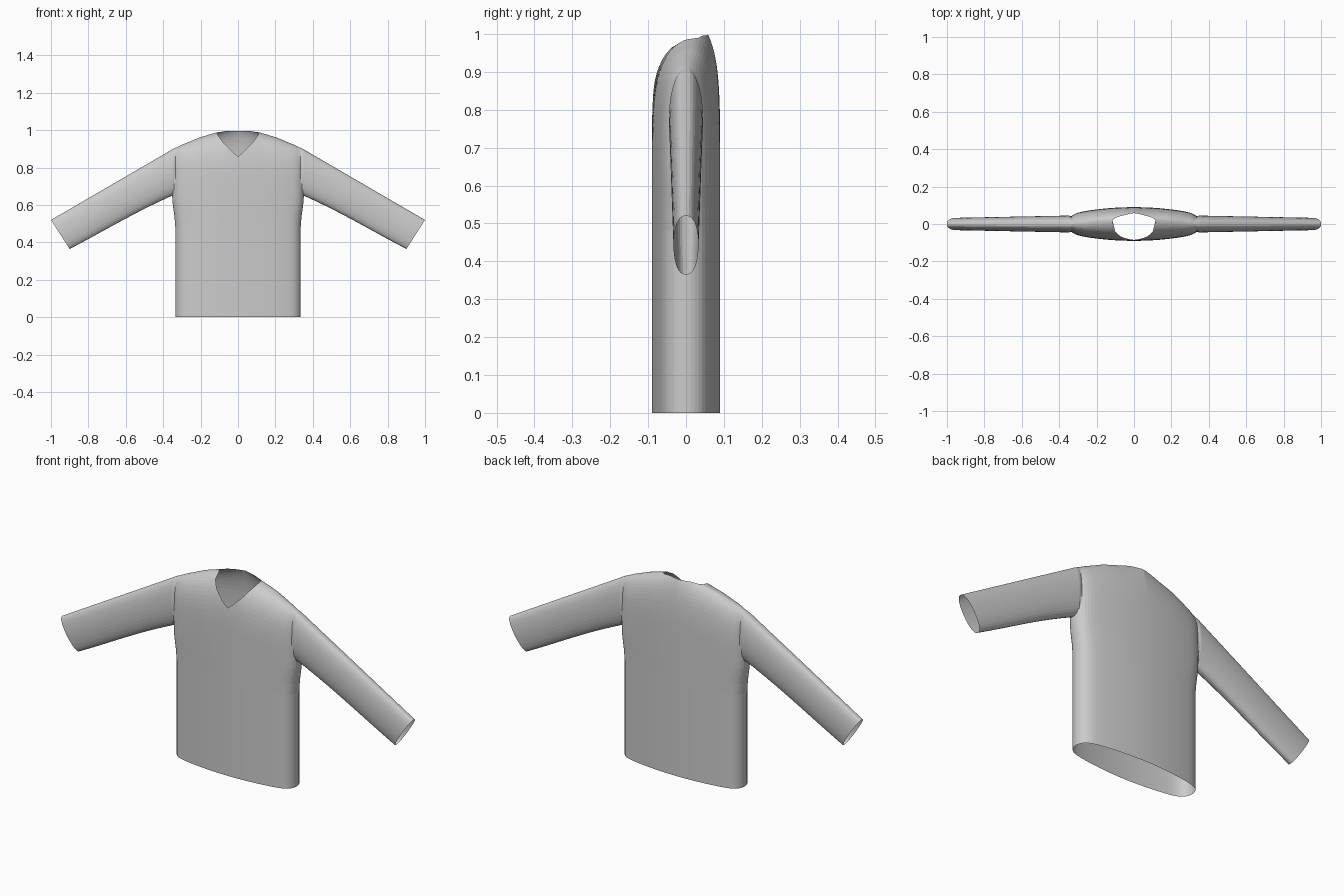
import bpy, bmesh, math
from mathutils import Vector

cube = bpy.data.objects.get("Cube")
if cube:
    bpy.data.objects.remove(cube)

cloth = bpy.data.materials.new("light_grey_cloth")
cloth.use_nodes = True
GREY = (0.6, 0.6, 0.6, 1)
cloth.diffuse_color = GREY
cloth.node_tree.nodes["Principled BSDF"].inputs["Base Color"].default_value = GREY

ARMPIT, HEM_W, ARM_W, NECK = 0.65, 0.335, 0.352, 0.115
ROWS = 18
SHOULDER = [(0, 1.03), (NECK, 0.988), (0.2, 0.963), (0.3, 0.922), (ARM_W, 0.897)]
NECK_FRONT = [(0, 0.86), (0.03, 0.884), (0.08, 0.935), (0.1, 0.963), (NECK, 0.988)]
NECK_BACK = [(0, 0.997), (0.06, 0.996), (NECK, 0.988)]


def mix(a, b, t):
    return a + (b - a) * t


def smooth(a, b, x):
    t = min(max((x - a) / (b - a), 0), 1)
    return t * t * (3 - 2 * t)


def along(points, x):
    """Height of a polyline at x."""
    for (xa, za), (xb, zb) in zip(points, points[1:]):
        if x <= xb:
            return mix(za, zb, (x - xa) / (xb - xa))
    return points[-1][1]


def half_depth(u):
    """Lens-shaped torso section with a rounded side."""
    return 0.09 * (1 - 0.42 * u * u) * math.sqrt(max(0, 1 - u ** 16))


def ring(v):
    """Sleeve section: depth and rise from underside to top."""
    return max(0, math.sin(math.pi * v)) ** 0.8, (1 - math.cos(math.pi * v)) / 2


def lower_point(u, z, side):
    width = mix(HEM_W, ARM_W, smooth(0.48, ARMPIT, z))
    return Vector((u * width, side * half_depth(u), z))


def upper_point(u, v, side):
    x = u * ARM_W
    ridge = along(SHOULDER, x)
    edge = ridge
    if x < NECK - 0.0001:
        edge = along(NECK_FRONT if side < 0 else NECK_BACK, x)
    w = smooth(0.75, 1, u)
    depth, rise = ring(v)
    z = mix(ARMPIT, edge, mix(math.sin(v * math.pi / 2), rise, w))
    r = (z - ARMPIT) / (ridge - ARMPIT)
    f = math.sqrt(max(0, 1 - r ** 4))
    offset = 0.02 * (1 - smooth(NECK, ARM_W, x)) * (1 - f)
    return Vector((x, side * max(half_depth(u) * f, 0.045 * depth * w) + offset, z))


def sleeve_point(t, v, side):
    depth, rise = ring(v)
    under = Vector((ARM_W, 0, ARMPIT)).lerp(Vector((0.9, 0, 0.365)), t)
    under.z += 0.012 * math.sin(math.pi * t) * (1 - t)
    top = Vector((ARM_W, 0, along(SHOULDER, ARM_W))).lerp(Vector((1, 0, 0.52)), t)
    p = under.lerp(top, rise)
    p.y = side * mix(0.045, 0.033, t) * depth
    return p


def build(name, grids, flips):
    """Join grids of points, mirrored for each sign in flips, into one shell."""
    bm = bmesh.new()
    for sx in flips:
        for side, grid in grids:
            vs = [[bm.verts.new((p.x * sx, p.y, p.z)) for p in col] for col in grid]
            for a, b in zip(vs, vs[1:]):
                for j in range(len(a) - 1):
                    quad = [a[j], b[j], b[j + 1], a[j + 1]]
                    bm.faces.new(quad if side * sx < 0 else quad[::-1])
    bmesh.ops.remove_doubles(bm, verts=bm.verts, dist=0.0002)
    mesh = bpy.data.meshes.new(name)
    bm.to_mesh(mesh)
    bm.free()
    mesh.materials.append(cloth)
    obj = bpy.data.objects.new(name, mesh)
    bpy.context.collection.objects.link(obj)


# Columns from the centre past the neck edge, tightening toward the side
neck_u = NECK / ARM_W
columns = [neck_u * i / 8 for i in range(8)]
columns += [mix(neck_u, 1, math.sin(i / 16 * math.pi / 2)) for i in range(17)]
heights = [0, 0.25, 0.48, 0.54, 0.58, 0.62]
steps = [j / ROWS for j in range(ROWS + 1)]

# Torso with open hem, neckline and armholes
torso = [(s, [[lower_point(u, z, s) for z in heights] +
              [upper_point(u, v, s) for v in steps] for u in columns])
         for s in (-1, 1)]
build("shirt_torso", torso, (1, -1))

# Sleeves with open cuffs
sleeve = [(s, [[sleeve_point(i / 10, v, s) for v in steps] for i in range(11)])
          for s in (-1, 1)]
build("left_sleeve", sleeve, (1,))
build("right_sleeve", sleeve, (-1,))
